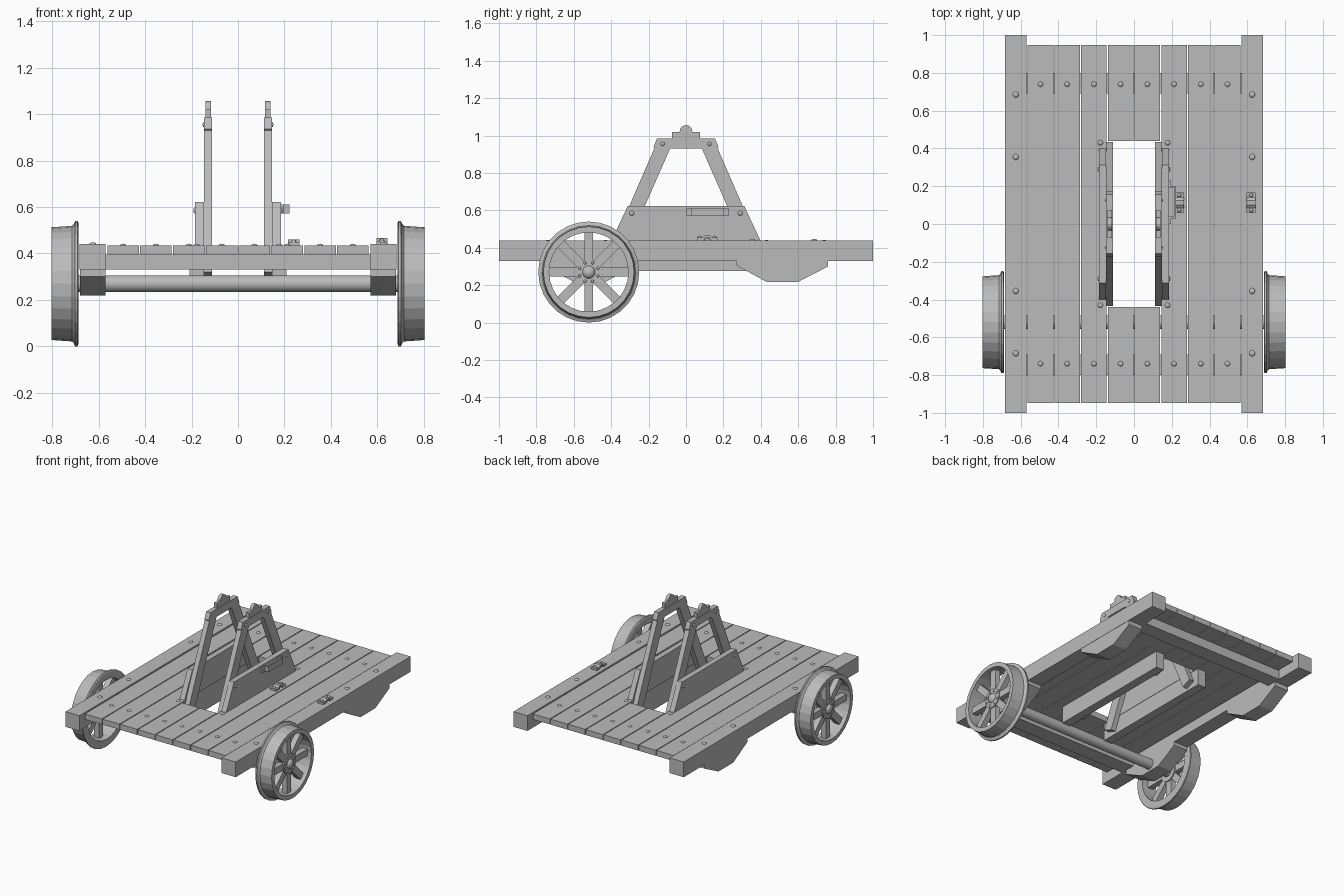
import bpy, bmesh, math
from mathutils import Matrix, Vector

cube = bpy.data.objects.get("Cube")
if cube:
    bpy.data.objects.remove(cube, do_unlink=True)

grey = bpy.data.materials.new("plain grey")
grey.use_nodes = True
COLOR = (0.5, 0.5, 0.5, 1)
grey.diffuse_color = COLOR
grey.node_tree.nodes["Principled BSDF"].inputs["Base Color"].default_value = COLOR


def finish(name, bm, smooth=False):
    bmesh.ops.recalc_face_normals(bm, faces=bm.faces[:])
    mesh = bpy.data.meshes.new(name)
    bm.to_mesh(mesh)
    bm.free()
    mesh.materials.append(grey)
    obj = bpy.data.objects.new(name, mesh)
    bpy.context.collection.objects.link(obj)
    if smooth:
        bpy.ops.object.select_all(action="DESELECT")
        obj.select_set(True)
        bpy.context.view_layer.objects.active = obj
        bpy.ops.object.shade_smooth_by_angle(angle=math.radians(40))
    return obj


def add_box(bm, x, y, z):
    """Box from (low, high) ranges."""
    size = [b - a for a, b in (x, y, z)]
    mid = [(a + b) / 2 for a, b in (x, y, z)]
    bmesh.ops.create_cube(bm, size=1, matrix=Matrix.Translation(mid) @ Matrix.Diagonal((*size, 1)))


def add_prism(bm, points, x0, x1):
    """Extrude a (y, z) outline along x."""
    face = bm.faces.new([bm.verts.new((x0, y, z)) for y, z in points])
    new = bmesh.ops.extrude_face_region(bm, geom=[face])["geom"]
    verts = [v for v in new if isinstance(v, bmesh.types.BMVert)]
    bmesh.ops.translate(bm, verts=verts, vec=(x1 - x0, 0, 0))


def add_dome(bm, loc, r, axis="Z", height=0.5):
    """Rounded bolt head."""
    turn = Matrix.Rotation(math.pi / 2, 4, "Y") if axis == "X" else Matrix()
    bmesh.ops.create_uvsphere(bm, u_segments=10, v_segments=6, radius=r,
                              matrix=Matrix.Translation(loc) @ turn @ Matrix.Diagonal((1, 1, height, 1)))


def mirrored(half):
    """Complete a symmetric outline from its +y half."""
    return half + [(-y, z) for y, z in reversed(half)]


def box(name, x, y, z):
    bm = bmesh.new()
    add_box(bm, x, y, z)
    return finish(name, bm)


def prism(name, points, x0, x1):
    bm = bmesh.new()
    add_prism(bm, points, x0, x1)
    return finish(name, bm)


SIDES = (("left", 1), ("right", -1))
ENDS = (("front", -1), ("back", 1))


def span(a, b, s):
    return tuple(sorted((a * s, b * s)))


# Deck: side beams, cross beams and corbels
for side, s in SIDES:
    box(side + "_side_beam", span(0.57, 0.682, s), (-1, 1), (0.33, 0.44))
    box(side + "_inner_rail", span(0.147, 0.21, s), (-0.48, 0.48), (0.275, 0.395))
    for end, e in ENDS:
        corbel = [(0.27, 0.33), (0.27, 0.305), (0.43, 0.218), (0.6, 0.218), (0.76, 0.3), (0.76, 0.33)]
        prism(f"{end}_{side}_corbel", [(y * e, z) for y, z in corbel], 0.57 * s, 0.68 * s)
for end, e in ENDS:
    box(end + "_cross_beam", (-0.57, 0.57), span(0.69, 0.8, e), (0.33, 0.395))

# Planks, the two middle ones broken by the opening
PITCH = 0.1415
for i in range(8):
    x = (i - 4) * PITCH
    bm = bmesh.new()
    width = (x + 0.003, x + PITCH - 0.003)
    if i in (3, 4):
        for e in (-1, 1):
            add_box(bm, width, span(0.44, 0.947, e), (0.395, 0.435))
    else:
        add_box(bm, width, (-0.947, 0.947), (0.395, 0.435))
    finish(f"plank_{i + 1}", bm)

# Bolts on deck
bm = bmesh.new()
for e in (-1, 1):
    for i in range(8):
        add_dome(bm, ((i - 3.5) * PITCH, 0.74 * e, 0.435), 0.014)
    for s in (-1, 1):
        add_dome(bm, (0.178 * s, 0.43 * e, 0.435), 0.014)
        for y in (0.355, 0.685):
            add_dome(bm, (0.626 * s, y * e, 0.44), 0.016)
finish("deck_bolts", bm, True)

# A-frames: legs, cap, side board and bearing
for side, s in SIDES:
    bm = bmesh.new()
    for e in (-1, 1):
        leg = [(0.17, 0.93), (0.435, 0.32), (0.365, 0.293), (0.085, 0.93)]
        add_prism(bm, [(y * e, z) for y, z in leg], 0.111 * s, 0.147 * s)
    add_prism(bm, mirrored([(0.168, 0.93), (0.174, 0.937), (0.155, 0.985)]), 0.111 * s, 0.147 * s)
    finish(side + "_a_frame", bm)
    prism(side + "_side_board", mirrored([(0.4, 0.435), (0.312, 0.622)]), 0.147 * s, 0.186 * s)
    bm = bmesh.new()
    arc = [(0.034 * math.cos(a), 1.02 + 0.036 * math.sin(a))
           for a in [math.pi * k / 8 for k in range(9)]]
    add_prism(bm, [(0.075, 0.985), (0.075, 1.02)] + arc + [(-0.075, 1.02), (-0.075, 0.985)],
              0.117 * s, 0.141 * s)
    finish(side + "_bearing", bm)
    bm = bmesh.new()
    for e in (-1, 1):
        add_dome(bm, (0.186 * s, 0.29 * e, 0.585), 0.013, "X")
        add_dome(bm, (0.147 * s, 0.125 * e, 0.955), 0.011, "X")
    finish(side + "_frame_bolts", bm, True)

# Strap handle on the left board
bm = bmesh.new()
for y in (0.0, 0.2):
    add_box(bm, (0.186, 0.196), (y, y + 0.03), (0.573, 0.61))
for y in (0.03, 0.19):
    add_box(bm, (0.186, 0.222), (y, y + 0.01), (0.573, 0.61))
add_box(bm, (0.212, 0.222), (0.03, 0.2), (0.573, 0.61))
finish("strap_handle", bm)

# Two small deck clamps, each a pair of feet joined by an arch
for name, x, z in (("inner_clamp", 0.24, 0.435), ("outer_clamp", 0.62, 0.44)):
    outline = [(0.055, 0.018), (0.028, 0.018), (0.012, 0.032), (-0.012, 0.032)]
    outline += [(-0.028, 0.018), (-0.055, 0.018), (-0.055, 0), (-0.018, 0)]
    outline += [(-0.009, 0.018), (0.009, 0.018), (0.018, 0), (0.055, 0)]
    bm = bmesh.new()
    add_prism(bm, [(y + 0.113, h * 0.8 + z) for y, h in outline], x - 0.024, x + 0.024)
    for e in (-1, 1):
        add_dome(bm, (x, 0.113 + 0.04 * e, z + 0.015), 0.011, height=0.9)
    finish(name, bm)

# Axle
AXLE = Vector((0, -0.52, 0.27))
QUARTER = Matrix.Rotation(math.pi / 2, 4, "Y")
bm = bmesh.new()
bmesh.ops.create_cone(bm, cap_ends=True, segments=24, radius1=0.036, radius2=0.036, depth=1.46,
                      matrix=Matrix.Translation(AXLE) @ QUARTER)
finish("axle", bm, True)

# Flanged spoked wheels
SEG = 28
for side, s in SIDES:
    bm = bmesh.new()
    profile = [(0.688, 0.215), (0.688, 0.262), (0.692, 0.27), (0.702, 0.27), (0.708, 0.256),
               (0.715, 0.249), (0.803, 0.243), (0.803, 0.212)]
    rings = []
    for k in range(SEG):
        a = 2 * math.pi * k / SEG
        rings.append([bm.verts.new((x * s, AXLE.y + r * math.sin(a), AXLE.z + r * math.cos(a)))
                      for x, r in profile])
    n = len(profile)
    for k in range(SEG):
        a, b = rings[k], rings[(k + 1) % SEG]
        for j in range(n):
            bm.faces.new((a[j], a[(j + 1) % n], b[(j + 1) % n], b[j]))
    finish(side + "_wheel_rim", bm)

    center = Matrix.Translation(AXLE + Vector((0.752 * s, 0, 0)))
    bm = bmesh.new()
    for k in range(8):
        turn = Matrix.Rotation(k * math.pi / 4, 4, "X")
        bmesh.ops.create_cube(bm, size=1, matrix=center @ turn @ Matrix.Translation((0, 0, 0.13))
                              @ Matrix.Diagonal((0.04, 0.048, 0.18, 1)))
    finish(side + "_wheel_spokes", bm)

    bm = bmesh.new()
    bmesh.ops.create_cone(bm, cap_ends=True, segments=24, radius1=0.07, radius2=0.07, depth=0.055,
                          matrix=center @ QUARTER)
    hub_face = AXLE + Vector((0.779 * s, 0, 0))
    add_dome(bm, hub_face, 0.035, "X", 0.6)
    for k in range(8):
        a = (k + 0.5) * math.pi / 4
        add_dome(bm, hub_face + Vector((0, math.sin(a), math.cos(a))) * 0.053, 0.008, "X", 0.8)
    finish(side + "_wheel_hub", bm, True)
